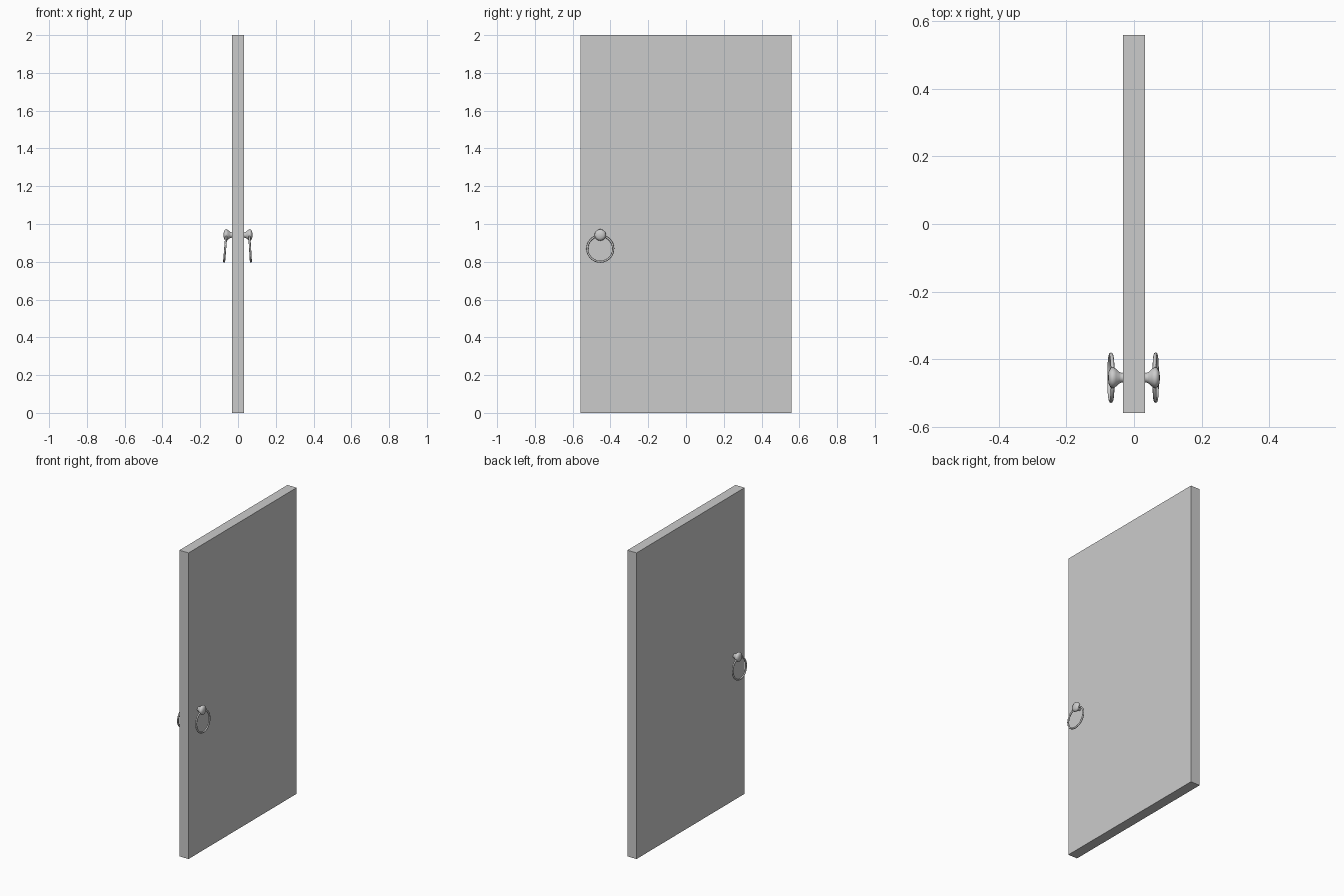
import bpy, bmesh, math
from mathutils import Matrix

cube = bpy.data.objects.get("Cube")
if cube:
    bpy.data.objects.remove(cube)

grey = bpy.data.materials.new("plain grey")
grey.use_nodes = True
grey.diffuse_color = (0.6, 0.6, 0.6, 1)
grey.node_tree.nodes["Principled BSDF"].inputs["Base Color"].default_value = (0.6, 0.6, 0.6, 1)

HANDLE_Y, KNOB_Z, RING_Z = -0.454, 0.942, 0.869


def finish(name, bm, smooth=False):
    bmesh.ops.recalc_face_normals(bm, faces=bm.faces)
    mesh = bpy.data.meshes.new(name)
    bm.to_mesh(mesh)
    bm.free()
    mesh.materials.append(grey)
    obj = bpy.data.objects.new(name, mesh)
    bpy.context.collection.objects.link(obj)
    if smooth:
        bpy.ops.object.select_all(action="DESELECT")
        obj.select_set(True)
        bpy.context.view_layer.objects.active = obj
        bpy.ops.object.shade_smooth_by_angle(angle=math.radians(50))
    return obj


def lathe(name, profile, side, sides=12):
    """Turn (x, radius) points about the knob axis."""
    bm = bmesh.new()
    verts = [bm.verts.new((side * x, HANDLE_Y, KNOB_Z + r)) for x, r in profile]
    edges = [bm.edges.new(pair) for pair in zip(verts, verts[1:])]
    bmesh.ops.spin(bm, geom=verts + edges, cent=(0, HANDLE_Y, KNOB_Z),
                   axis=(1, 0, 0), angle=math.tau, steps=sides)
    bmesh.ops.remove_doubles(bm, verts=bm.verts, dist=0.0001)
    return finish(name, bm, True)


def ring(name, x, tilt, major=0.069, minor=0.0055, sides=24):
    """Torus facing sideways, hung at a slight tilt."""
    bm = bmesh.new()
    circle = bmesh.ops.create_circle(bm, segments=8, radius=minor)["verts"]
    bmesh.ops.translate(bm, verts=circle, vec=(0, major, 0))
    edges = bm.edges[:]
    # the section lies in the x-y plane and is swept about x
    bmesh.ops.spin(bm, geom=circle + edges, cent=(0, 0, 0),
                   axis=(1, 0, 0), angle=math.tau, steps=sides)
    bmesh.ops.remove_doubles(bm, verts=bm.verts, dist=0.0001)
    place = Matrix.Translation((x, HANDLE_Y, RING_Z)) @ Matrix.Rotation(tilt, 4, "Y")
    bmesh.ops.transform(bm, matrix=place, verts=bm.verts)
    return finish(name, bm, True)


# Door slab
bm = bmesh.new()
bmesh.ops.create_cube(bm, size=1)
bmesh.ops.scale(bm, vec=(0.066, 1.116, 2), verts=bm.verts)
bmesh.ops.translate(bm, vec=(0, 0, 1), verts=bm.verts)
finish("door_panel", bm)

# Turned knob and hanging ring on each side
knob = [(0.03, 0.016), (0.036, 0.014), (0.043, 0.017), (0.053, 0.026),
        (0.061, 0.031), (0.069, 0.029), (0.075, 0.018), (0.077, 0)]
for label, side, ring_x, tilt in (("left", 1, 0.064, -0.06), ("right", -1, -0.068, 0.08)):
    lathe(label + "_knob", knob, side)
    ring(label + "_ring", ring_x, tilt)
